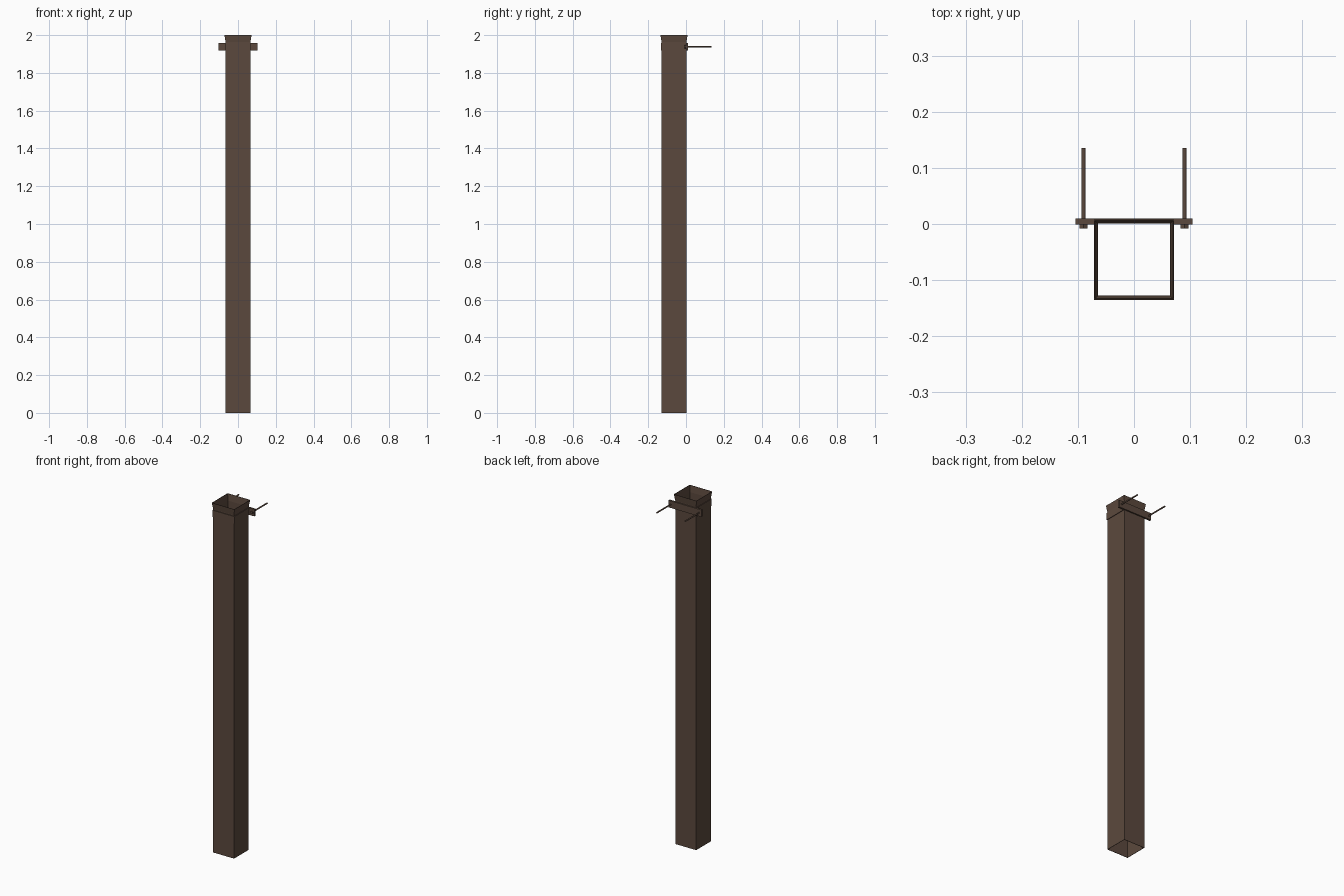
import bpy, bmesh, math
from mathutils import Matrix

if "Cube" in bpy.data.objects:
    bpy.data.objects.remove(bpy.data.objects["Cube"])

brown = bpy.data.materials.new("dark_brown")
brown.diffuse_color = (0.105, 0.066, 0.047, 1)
brown.use_nodes = True
brown.node_tree.nodes["Principled BSDF"].inputs["Base Color"].default_value = brown.diffuse_color
CY = -0.0635  # pipe axis


def finish(name, bm):
    bmesh.ops.recalc_face_normals(bm, faces=bm.faces)
    me = bpy.data.meshes.new(name)
    bm.to_mesh(me)
    bm.free()
    me.materials.append(brown)
    ob = bpy.data.objects.new(name, me)
    bpy.context.collection.objects.link(ob)
    return ob


def square_tube(name, profile):
    """Sweep a closed (half width, z) profile round a square."""
    bm = bmesh.new()
    rings = [[bm.verts.new((sx * h, CY + sy * h, z))
              for sx, sy in ((-1, -1), (1, -1), (1, 1), (-1, 1))]
             for h, z in profile]
    for i, a in enumerate(rings):
        b = rings[(i + 1) % len(rings)]
        for k in range(4):
            n = (k + 1) % 4
            bm.faces.new((a[k], a[n], b[n], b[k]))
    return finish(name, bm)


def box(name, x, y, z):
    bm = bmesh.new()
    size = [b - a for a, b in (x, y, z)]
    mid = [(a + b) / 2 for a, b in (x, y, z)]
    bmesh.ops.create_cube(bm, size=1, matrix=Matrix.Translation(mid) @ Matrix.Diagonal((*size, 1)))
    return finish(name, bm)


def rod(name, x, y0, y1, z, r, sides):
    bm = bmesh.new()
    bmesh.ops.create_cone(bm, cap_ends=True, segments=sides, radius1=r, radius2=r, depth=y1 - y0,
                          matrix=Matrix.Translation((x, (y0 + y1) / 2, z)) @ Matrix.Rotation(math.pi / 2, 4, 'X'))
    return finish(name, bm)


# hollow pipe with flared socket at the top
square_tube("downpipe", [(0.066, 0), (0.066, 1.963), (0.0715, 2.0),
                         (0.0695, 2.0), (0.064, 1.963), (0.064, 0)])
# strap round the pipe
square_tube("strap", [(0.0655, 1.918), (0.0695, 1.918), (0.0695, 1.958), (0.0655, 1.958)])
# back plate, with lugs, bolt heads and wall spikes on both sides
box("back_plate", (-0.104, 0.104), (0.003, 0.010), (1.918, 1.958))
for side, s in (("left", -1), ("right", 1)):
    box("lug_" + side, sorted((s * 0.066, s * 0.104)), (-0.001, 0.004), (1.918, 1.958))
    rod("bolt_head_" + side, s * 0.09, -0.008, 0.0, 1.938, 0.0085, 6)
    rod("wall_spike_" + side, s * 0.09, 0.0, 0.135, 1.938, 0.004, 12)
